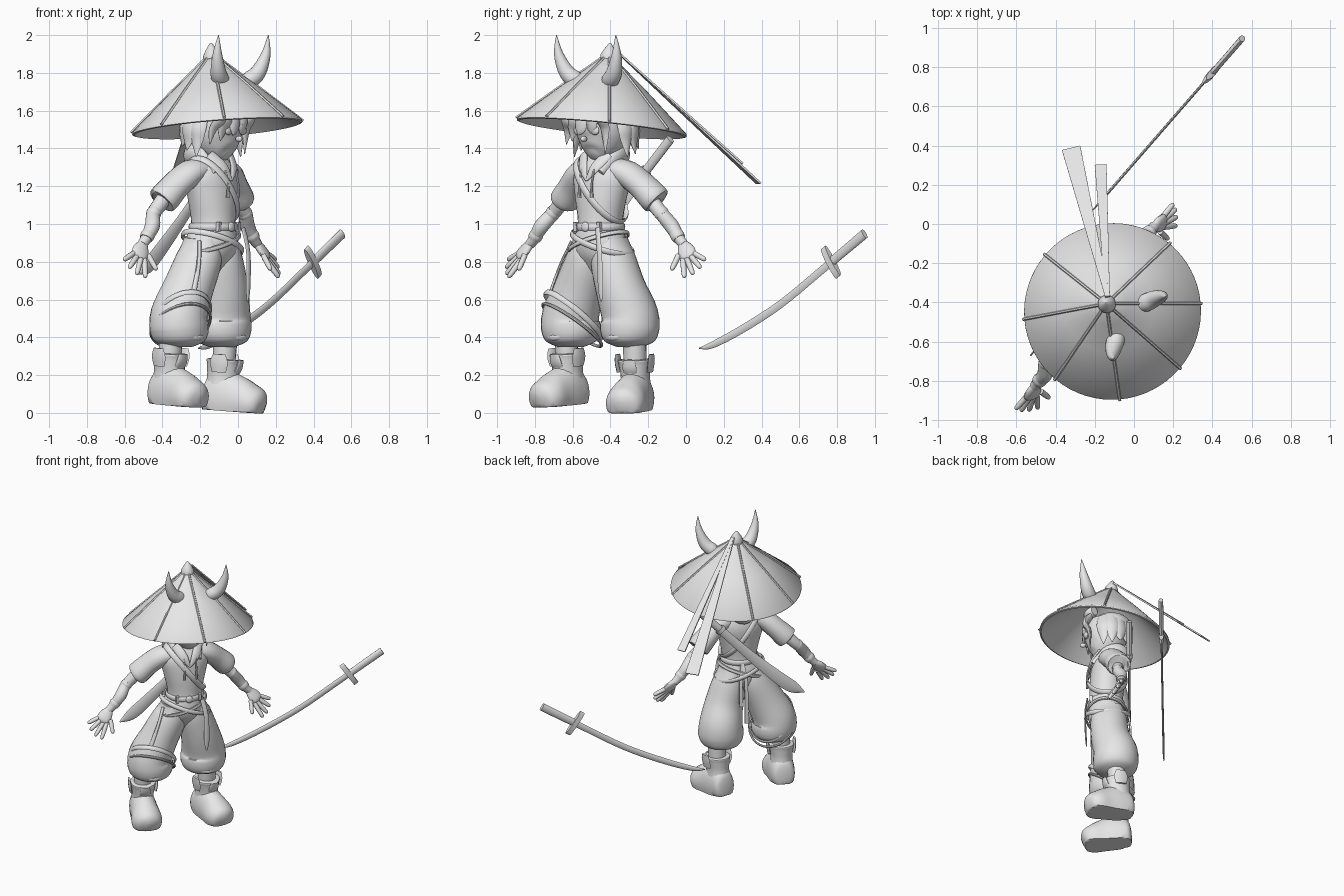
import bpy, bmesh, random
from math import sin, cos, pi, radians, sqrt
from mathutils import Vector, Matrix

random.seed(4)
cube = bpy.data.objects.get("Cube")
if cube:
    bpy.data.objects.remove(cube)

clay = bpy.data.materials.new("plain grey")
clay.use_nodes = True
clay.diffuse_color = (0.8, 0.8, 0.8, 1)
clay.node_tree.nodes["Principled BSDF"].inputs["Base Color"].default_value = clay.diffuse_color

WORLD = Matrix.Identity(4)
BODY = Matrix.Translation((-0.11, -0.445, 0)) @ Matrix.Rotation(radians(50), 4, 'Z')
HAT = (BODY @ Matrix.Translation((0, 0, 1.515)) @ Matrix.Rotation(radians(-7), 4, 'X')
       @ Matrix.Rotation(radians(1.5), 4, 'Y'))
parts = []


def finish(name, bm, frame):
    bmesh.ops.recalc_face_normals(bm, faces=bm.faces)
    bm.transform(frame)
    mesh = bpy.data.meshes.new(name)
    bm.to_mesh(mesh)
    bm.free()
    mesh.materials.append(clay)
    obj = bpy.data.objects.new(name, mesh)
    bpy.context.collection.objects.link(obj)
    parts.append(obj)


def skin(bm, rings, closed=False):
    """Bridge rings of vertices; cap the ends unless the loop is closed."""
    pairs = list(zip(rings, rings[1:]))
    if closed:
        pairs.append((rings[-1], rings[0]))
    else:
        bm.faces.new(rings[0])
        bm.faces.new(rings[-1])
    for a, b in pairs:
        for i in range(len(a)):
            j = (i + 1) % len(a)
            bm.faces.new((a[i], a[j], b[j], b[i]))


def smooth_rows(rows, steps):
    """Catmull-Rom through rows of x, y, z, half width, half depth."""
    out = []
    for i in range(len(rows) - 1):
        a, b = rows[i], rows[i + 1]
        before, after = rows[max(i - 1, 0)], rows[min(i + 2, len(rows) - 1)]
        for s in range(steps):
            t = s / steps
            out.append(a + ((b - before) * t + (before * 2 - a * 5 + b * 4 - after) * t * t
                            + (a * 3 - before - b * 3 + after) * t ** 3) / 2)
    return out + [rows[-1]]


def tube(name, rows, ref=(0, 1, 0), seg=16, steps=4, frame=BODY, floor=None, closed=False):
    """Loft elliptical sections (square when seg is four) along a path."""
    rows = [Vector(r if len(r) == 5 else (*r, r[3])) for r in rows]
    if steps > 1:
        rows = smooth_rows(rows, steps)
    pts = [Vector(r[:3]) for r in rows]
    bm, rings, n = bmesh.new(), [], len(pts)
    grow, turn = (sqrt(2), pi / 4) if seg == 4 else (1, 0)
    for i, p in enumerate(pts):
        if closed:
            t = pts[(i + 1) % n] - pts[i - 1]
        else:
            t = pts[min(i + 1, n - 1)] - pts[max(i - 1, 0)]
        t.normalize()
        side = Vector(ref).cross(t).normalized()
        up = t.cross(side)
        ring = []
        for k in range(seg):
            a = 2 * pi * k / seg + turn
            v = p + grow * (side * cos(a) * max(rows[i][3], .001) + up * sin(a) * max(rows[i][4], .001))
            if floor is not None:
                v.z = max(v.z, floor)
            ring.append(bm.verts.new(v))
        rings.append(ring)
    skin(bm, rings, closed)
    finish(name, bm, frame)


def band(name, centre, rx, ry, tilt=0, width=.016, thick=.008, heading=0):
    """Flat belt round the body, dropping by tilt degrees toward its heading."""
    spin = Matrix.Rotation(radians(heading), 3, 'Z') @ Matrix.Rotation(radians(tilt), 3, 'Y')
    rows = []
    for k in range(40):
        a = 2 * pi * k / 40
        p = Vector(centre) + spin @ Vector((rx * cos(a), ry * sin(a), 0))
        rows.append((*p, thick, width))
    tube(name, rows, ref=spin @ Vector((0, 0, 1)), seg=8, steps=1, closed=True)


def ball(name, loc, size, frame=BODY):
    bm = bmesh.new()
    bmesh.ops.create_uvsphere(bm, u_segments=24, v_segments=14, radius=1)
    bm.transform(Matrix.Translation(loc) @ Matrix.Diagonal((*size, 1)))
    finish(name, bm, frame)


def lathe(name, profile, frame, seg=64):
    bm = bmesh.new()
    rings = [[bm.verts.new((r * cos(2 * pi * k / seg), r * sin(2 * pi * k / seg), z))
              for k in range(seg)] for r, z in profile]
    skin(bm, rings)
    finish(name, bm, frame)


# Straw hat: shell, ribs, knob, horns and trailing ribbons
lathe("hat_shell", [(.002, .36), (.2, .2), (.44, -.012), (.452, -.008), (.45, .004),
                    (.23, .2), (.1, .31), (.02, .38), (.002, .385)], HAT)
lathe("hat_knob", [(.002, .35), (.045, .36), (.046, .38), (.03, .41), (.01, .44), (.002, .447)], HAT, 20)
for k in (0, 2, 3, 4, 5, 6, 7):
    a = pi * k / 4
    tube("hat_rib", [(r * cos(a), r * sin(a), z, .008) for r, z in
                     ((.03, .372), (.1, .31), (.23, .2), (.458, .0))],
         ref=(0, 0, 1), seg=6, frame=HAT)
for s, side in ((1, "left"), (-1, "right")):
    tube(side + "_horn", [(.025 + s * .08, -.07, 1.755, .03), (.025 + s * .115, -.1, 1.76, .046),
                          (.025 + s * .165, -.125, 1.805, .042), (.025 + s * .2, -.148, 1.9, .025),
                          (.025 + s * .205, -.16, 2.0, .002)])
for name, x, y, z, w in (("long_ribbon", -.32, .385, 1.215, .048), ("short_ribbon", -.17, .3, 1.32, .03)):
    tube(name, [(-.135, -.37, 1.918, .012, .005), (x, y, z, w, .005)],
         ref=(0, 0, 1), seg=4, steps=1, frame=WORLD)

# Head, face and hair
tube("head", [(0, -.07, 1.36, .025), (0, -.05, 1.38, .075, .08), (0, -.015, 1.44, .125, .13),
              (0, .01, 1.53, .145, .15), (0, .02, 1.62, .12, .13), (0, .02, 1.66, .03)], seg=28)
tube("neck", [(-.01, .03, 1.28, .06), (-.01, .02, 1.42, .05)])
ball("nose", (0, -.15, 1.45), (.014, .02, .016))
for s, side in ((1, "left"), (-1, "right")):
    ball(side + "_ear", (s * .15, .02, 1.49), (.018, .03, .045))
    ball(side + "_eye", (s * .058, -.127, 1.495), (.028, .014, .024))
    tube(side + "_brow", [(s * .025, -.145, 1.525, .006), (s * .09, -.115, 1.54, .006)], seg=8)
ball("hair_cap", (0, .045, 1.575), (.165, .15, .1))
for k in range(10):
    a = radians(-15 + k * 210 / 9)
    x, y = cos(a), sin(a)
    low = 1.37 + .05 * y + random.uniform(-.01, .02)
    tube("hair_lock", [(x * .14, .03 + y * .13, 1.6, .045, .02), (x * .175, .03 + y * .145, 1.51, .05, .02),
                       (x * .178, .03 + y * .14, 1.44, .034, .014), (x * .19, .03 + y * .15, low, .002)],
         ref=(x, y, 0), seg=8)
for x, low, w in ((-.13, 1.42, .04), (-.08, 1.44, .05), (-.02, 1.47, .045), (.045, 1.48, .04), (.11, 1.37, .04)):
    tube("fringe_lock", [(x * .8, -.1, 1.62, w, .02), (x, -.135, 1.56, w, .02),
                         (x * 1.1 - .01, -.15 + abs(x) * .4, 1.5, w * .75, .014),
                         (x * 1.15 - .02, -.155 + abs(x) * .5, low, .002)], seg=8)

# Tunic, hood and chest strap
tube("tunic", [(-.02, .01, .95, .125, .12), (-.02, .01, 1.02, .122, .115), (-.02, .015, 1.14, .148, .12),
               (-.02, .025, 1.24, .17, .12), (-.02, .03, 1.31, .14, .1), (-.02, .03, 1.38, .06)], seg=28)
tube("hood", [(-.1, -.07, 1.27, .014, .02), (-.11, .03, 1.36, .028, .045), (-.08, .11, 1.37, .04, .055),
              (-.02, .14, 1.35, .045, .065), (.05, .11, 1.37, .04, .055), (.08, .03, 1.36, .028, .045),
              (.06, -.08, 1.27, .014, .02)], ref=(0, 0, 1))
for x in (-.055, .03):
    tube("collar_flap", [(x * 2 + .01, -.03, 1.37, .03, .012), (x, -.09, 1.3, .03, .012),
                         (-.015, -.11, 1.23, .006)])
    tube("hood_cord", [(x, -.1, 1.29, .006), (x, -.12, 1.21, .006), (x, -.12, 1.14, .01)], seg=8)
band("chest_strap", (-.02, .015, 1.18), .215, .135, 52, .02)
band("waist_belt", (-.02, .01, .985), .127, .121, 0, .02)
band("right_hip_belt", (-.035, .015, .905), .172, .145, -18, .013)
band("left_hip_belt", (-.015, .02, .9), .18, .152, 20, .016)
ball("belt_buckle", (-.02, -.115, .985), (.026, .012, .026))
for x in (-.1, .06):
    tube("belt_loop", [(x, -.092, .96, .01), (x, -.096, 1.01, .01)], seg=4, steps=1)

# Sash tails in front and behind
tube("front_sash", [(.07, -.12, .98, .016, .006), (.095, -.135, .85, .017, .006),
                    (.1, -.13, .66, .018, .006), (.1, -.125, .59, .004, .004)], seg=8)
for x, low in ((-.025, .55), (.012, .68)):
    tube("back_sash", [(-.01, .13, .98, .012, .007), (x, .17, .85, .012, .006),
                       (x, .185, low, .013, .006)], seg=4)

# Baggy trousers
tube("trouser_seat", [(-.02, .01, .97, .125, .118), (-.025, .015, .9, .152, .13),
                      (-.035, .03, .82, .15, .112), (-.045, .04, .72, .06, .06)], seg=28)
for side, hip, mid, knee, y in (("right", -.11, -.19, -.255, .048), ("left", .05, .095, .128, .075)):
    tube(side + "_trouser_leg", [(hip, .02, .93, .07, .1), (hip, .027, .83, .112, .125),
                                 (mid, .04, .66, .132, .135), (knee, y, .52, .15, .153),
                                 (knee, y, .44, .157, .156), (knee, y, .38, .132, .135),
                                 (knee, y, .35, .07)], seg=28)
    tube(side + "_hem_fold", [(knee - .11, y - .08, .41, .01), (knee, y - .135, .4, .02),
                              (knee + .11, y - .08, .42, .01)], ref=(0, 0, 1), seg=10)
band("thigh_strap", (-.235, .047, .515), .195, .152, 40, .016, heading=60)
band("lower_thigh_strap", (-.245, .047, .465), .192, .158, 36, .009, heading=60)
tube("hanging_strap", [(-.185, -.03, .91, .012, .007), (-.23, -.065, .79, .012, .007),
                       (-.285, -.08, .65, .014, .007)], ref=(-.6, -.8, 0), seg=8)

# Boots with cuffs, laces and tongues
for side, x, y, turn, base in (("right", -.305, .035, -4, .045), ("left", .17, .05, 20, .013)):
    foot = (BODY @ Matrix.Translation((x, y, base)) @ Matrix.Rotation(radians(turn), 4, 'Z')
            @ Matrix.Rotation(radians(4), 4, 'X'))
    shape = [(.155, .06, .02, .03), (.138, .06, .072, .1), (.06, .06, .09, .155), (-.03, .055, .097, .135),
             (-.11, .045, .106, .107), (-.165, .04, .082, .08), (-.188, .035, .02, .025)]
    tube(side + "_boot", [(0, v, z, w, h) for v, z, w, h in shape], ref=(0, 0, 1),
         seg=28, frame=foot, floor=-.004)
    tube(side + "_boot_shaft", [(0, .06, .08, .085, .09), (0, .055, .17, .076, .086),
                                (0, .055, .24, .085, .09), (0, .055, .265, .088, .092),
                                (0, .055, .268, .055, .06)], frame=foot)
    tube(side + "_shin", [(0, .055, .18, .058), (0, .055, .38, .064)], frame=foot)
    for s in (1, -1):
        tube(side + "_cuff_flap", [(s * .085, .05, .2, .04, .01), (s * .092, .05, .25, .05, .01),
                                   (s * .096, .05, .295, .035, .008)], ref=(1, 0, 0), seg=8, frame=foot)
    for k in range(3):
        v, z = -.015 - k * .04, .19 - k * .018
        tube(side + "_lace", [(-.07, v + .025, z - .05, .007), (0, v, z, .009),
                              (.07, v + .025, z - .05, .007)], ref=(0, 0, 1), seg=8, frame=foot)
    tube(side + "_boot_tongue", [(0, .0, .17, .03, .01), (0, -.03, .22, .04, .012),
                                 (0, -.04, .27, .03, .01)], frame=foot)

# Arms, sleeves and open hands
for s, side, wy in ((1, "left", .115), (-1, "right", .058)):
    def at(x, y, z, *size):
        return (s * x - .04, y, z, *size)

    def sleeve(x, y, z, *size):
        return (s * x - .02, y, z, *size)
    tube(side + "_sleeve", [sleeve(.08, .03, 1.29, .06, .08), sleeve(.16, .045, 1.265, .07, .085),
                            sleeve(.24, .075, 1.2, .073, .085), sleeve(.315, .095, 1.125, .078, .085),
                            sleeve(.312, .095, 1.128, .05)])
    tube(side + "_arm", [at(.24, .075, 1.2, .042), at(.33, .09, 1.1, .04), at(.38, .09, 1.05, .037),
                         at(.425, wy, .99, .04), at(.475, wy, .925, .031), at(.51, wy, .89, .026)])
    for x, z, r, y in ((.375, 1.057, .04, .09), (.465, .938, .038, wy)):
        tube(side + "_arm_wrap", [at(x - .013, y, z + .016, r * .9), at(x, y, z, r),
                                  at(x + .013, y, z - .016, r * .9)])
    tube(side + "_palm", [at(.5, wy, .9, .024, .02), at(.53, wy - .01, .865, .045, .022),
                          at(.555, wy - .02, .835, .046, .02), at(.565, wy - .02, .82, .03, .014)],
         ref=(-s * .375, .85, -.325))
    for name, spread, root, length in (("index", -62, -.03, .108), ("middle", -50, -.01, .117),
                                       ("ring", -38, .012, .11), ("little", -24, .033, .09),
                                       ("thumb", -92, -.038, .08)):
        a, back = radians(spread), (.035 if name == "thumb" else 0)
        bx, bz = .555 + root * .7 - back * .6, .828 + root * .55 + back * .8
        tube(side + "_" + name, [at(bx + cos(a) * length * t, wy - .02 - .025 * t + root * (.55 + t * .8),
                                    bz + sin(a) * length * t, r)
                                 for t, r in ((0, .015), (.5, .015), (.9, .012), (1, .003))], seg=10)

# Broad blade slung across the back
tube("back_blade", [(.17, .17, 1.29, .028, .008), (-.05, .17, 1.06, .034, .008), (-.25, .175, .87, .044, .008),
                    (-.36, .175, .78, .042, .007), (-.44, .175, .735, .004)], seg=8)
tube("back_handle", [(.15, .17, 1.27, .026, .02), (.33, .17, 1.45, .026, .02)], seg=10, steps=1)
tube("back_handle_collar", [(.145, .17, 1.265, .036, .024), (.165, .17, 1.285, .036, .024)], seg=10, steps=1)


# Long curved sword standing free behind the figure
def sword(y, z, *size):
    return (-.21 + (y - .07) * .87, y, z, *size)


EDGE = (-.75, .66, 0)
tube("sword_blade", [sword(.07, .342, .003), sword(.14, .36, .018, .007), sword(.3, .445, .022, .007),
                     sword(.5, .575, .022, .007), sword(.7, .74, .022, .007), sword(.77, .8, .022, .007)],
     ref=EDGE, seg=8, frame=WORLD)
tube("sword_guard", [sword(.756, .788, .095, .018), sword(.778, .808, .095, .018)],
     ref=EDGE, seg=20, steps=1, frame=WORLD)
tube("sword_handle", [sword(.77, .8, .026, .015), sword(.945, .948, .028, .016)],
     ref=EDGE, seg=12, steps=1, frame=WORLD)

# Smooth shading with sharp edges kept
bpy.ops.object.select_all(action='DESELECT')
for obj in parts:
    obj.select_set(True)
bpy.context.view_layer.objects.active = parts[0]
bpy.ops.object.shade_smooth_by_angle(angle=radians(40))
